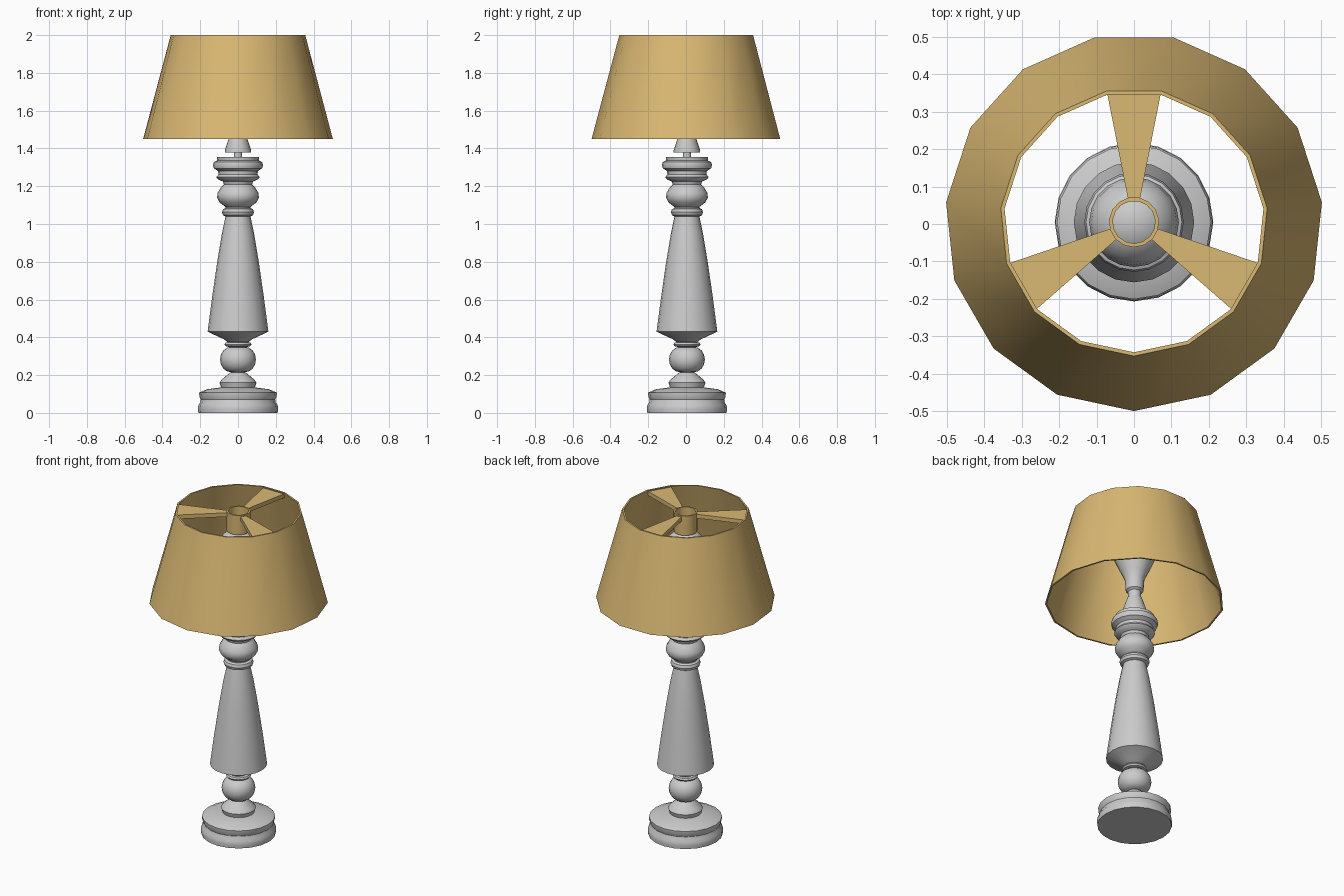
import bpy, bmesh
from math import sin, cos, pi, radians

if "Cube" in bpy.data.objects:
    bpy.data.objects.remove(bpy.data.objects["Cube"])

CY = 0.005  # axis offset that centres the odd-sided shade


def finish(bm, name, mat=None):
    bmesh.ops.remove_doubles(bm, verts=bm.verts, dist=1e-5)
    bmesh.ops.recalc_face_normals(bm, faces=bm.faces)
    me = bpy.data.meshes.new(name)
    bm.to_mesh(me)
    bm.free()
    ob = bpy.data.objects.new(name, me)
    bpy.context.collection.objects.link(ob)
    if mat:
        me.materials.append(mat)
    bpy.ops.object.select_all(action='DESELECT')
    ob.select_set(True)
    bpy.context.view_layer.objects.active = ob
    bpy.ops.object.shade_smooth_by_angle(angle=radians(35))
    return ob


def lathe(name, profile, sides, mat=None, closed=False):
    """Revolve (radius, z) points around the lamp axis, one vertex facing -y."""
    bm = bmesh.new()
    rings = []
    for r, z in profile:
        rings.append([bm.verts.new((r * cos(a), CY + r * sin(a), z))
                      for a in (-pi / 2 + 2 * pi * i / sides for i in range(sides))])
    pairs = list(zip(rings, rings[1:]))
    if closed:
        pairs.append((rings[-1], rings[0]))
    for lo, hi in pairs:
        for i in range(sides):
            j = (i + 1) % sides
            bm.faces.new((lo[i], lo[j], hi[j], hi[i]))
    return finish(bm, name, mat)


def bead(r0, r1, z0, z1, n=6):
    """Rounded bulge between z0 and z1 swelling from r0 to r1."""
    return [(r0 + (r1 - r0) * sin(pi * i / n), (z0 + z1) / 2 - (z1 - z0) / 2 * cos(pi * i / n))
            for i in range(n + 1)]


gold = bpy.data.materials.new("shade_fabric")
gold.diffuse_color = (0.70, 0.48, 0.17, 1)
gold.use_nodes = True
gold.node_tree.nodes["Principled BSDF"].inputs["Base Color"].default_value = gold.diffuse_color

# Stepped round base
lathe("base", [(0, 0), (0.21, 0), (0.212, 0.02), (0.21, 0.04), (0.2, 0.055), (0.197, 0.07),
               (0.204, 0.085), (0.206, 0.107), (0.165, 0.125), (0.09, 0.135), (0.098, 0.16),
               (0.088, 0.175), (0.04, 0.215), (0, 0.215)], 20)

# Turned lower ball and ring
lathe("lower_ball", [(0, 0.21)] + bead(0.036, 0.095, 0.215, 0.35, 8)
      + bead(0.052, 0.072, 0.35, 0.375, 4) + [(0, 0.38)], 20)

# Tapered column
lathe("column", [(0, 0.37), (0.055, 0.375), (0.075, 0.39), (0.161, 0.43), (0.136, 0.62),
                 (0.11, 0.8), (0.085, 0.95), (0.065, 1.045), (0, 1.045)], 20)

# Turned capital
lathe("capital", [(0, 1.04)] + bead(0.066, 0.085, 1.04, 1.085, 4)
      + [(0.066, 1.09), (0.098, 1.115), (0.111, 1.14), (0.108, 1.165), (0.09, 1.195),
         (0.075, 1.21), (0.08, 1.225), (0.106, 1.236), (0.115, 1.248), (0.104, 1.262),
         (0.105, 1.28), (0.128, 1.295), (0.133, 1.312), (0.128, 1.328), (0.11, 1.336),
         (0.112, 1.354), (0, 1.354)], 20)

# Bulb holder
lathe("socket", [(0, 1.35), (0.022, 1.35), (0.022, 1.378), (0.07, 1.378), (0.07, 1.39),
                 (0.042, 1.475), (0, 1.475)], 20)

# Light bulb
lathe("bulb", [(0, 1.47), (0.037, 1.47), (0.037, 1.515), (0.05, 1.525), (0.055, 1.595),
               (0.07, 1.63), (0.098, 1.69), (0.115, 1.73)]
      + [(0.12 * cos(a), 1.765 + 0.12 * sin(a)) for a in (pi / 2 * i / 5 for i in range(6))], 20)

# Thin-walled shade and its central hub
lathe("lampshade", [(0.505, 1.45), (0.358, 2.0), (0.348, 2.0), (0.495, 1.45)], 15, gold, True)
lathe("shade_hub", [(0.067, 1.88), (0.067, 2.0), (0.057, 2.0), (0.057, 1.88)], 15, gold, True)

# Three tapering spokes joining hub and shade
for k, ang in enumerate((90, 210, 330)):
    a = radians(ang)
    bm = bmesh.new()
    for z in (1.967, 1.992):
        for r, w in ((0.062, 0.016), (0.062, -0.016), (0.346, -0.072), (0.346, 0.072)):
            bm.verts.new((r * cos(a) - w * sin(a), CY + r * sin(a) + w * cos(a), z))
    bm.verts.ensure_lookup_table()
    v = bm.verts
    bm.faces.new([v[i] for i in (3, 2, 1, 0)])
    bm.faces.new([v[i] for i in (4, 5, 6, 7)])
    for i in range(4):
        j = (i + 1) % 4
        bm.faces.new((v[i], v[j], v[j + 4], v[i + 4]))
    finish(bm, f"shade_spoke_{k + 1}", gold)
